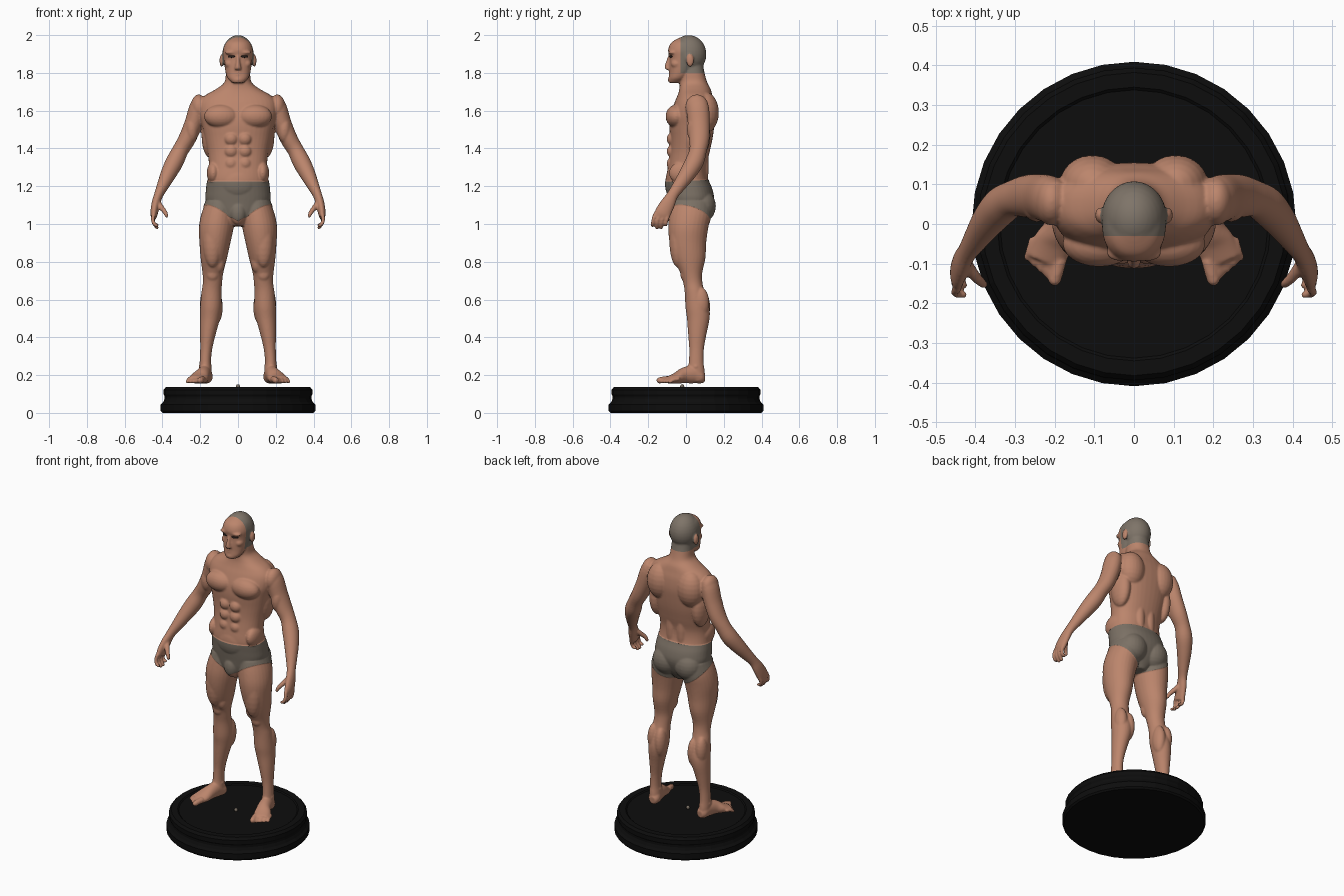
import bpy, bmesh, math
from mathutils import Matrix, Vector


def material(name, rgb):
    m = bpy.data.materials.new(name)
    m.diffuse_color = (*rgb, 1)
    return m


SKIN = material("skin", (0.50, 0.235, 0.15))
CLOTH = material("grey cloth", (0.20, 0.165, 0.13))
HAIR = material("cropped hair", (0.21, 0.175, 0.14))
BLACK = material("black", (0.004, 0.004, 0.004))
DARK = material("dark eye", (0.02, 0.013, 0.011))


def new_object(name, bm, mats):
    me = bpy.data.meshes.new(name)
    bm.to_mesh(me)
    bm.free()
    for m in mats:
        me.materials.append(m)
    ob = bpy.data.objects.new(name, me)
    bpy.context.collection.objects.link(ob)
    return ob


def ball(bm, c, r, seg=24):
    bmesh.ops.create_uvsphere(bm, u_segments=seg, v_segments=seg // 2, radius=1,
                              matrix=Matrix.Translation(c) @ Matrix.Diagonal((*r, 1)))


def pair(bm, c, r):
    for s in (-1, 1):
        ball(bm, (s * c[0], c[1], c[2]), r)


def catmull(pts, n=4):
    out = []
    for i in range(len(pts) - 1):
        p = [pts[max(0, min(len(pts) - 1, i + k))] for k in (-1, 0, 1, 2)]
        for j in range(n):
            t = j / n
            out.append([0.5 * (2 * b + (c - a) * t + (2 * a - 5 * b + 4 * c - d) * t * t
                        + (3 * b - a - 3 * c + d) * t ** 3) for a, b, c, d in zip(*p)])
    return out + [list(pts[-1])]


def loft(bm, pts, s=1, level=False, power=2.0, seg=28):
    """Closed tube through stations (x, y, z, side radius, other radius)."""
    st = catmull(pts)
    rings = []
    for i, (x, y, z, ra, rb) in enumerate(st):
        a, b = Vector((1, 0, 0)), Vector((0, 1, 0))
        if not level:
            t = Vector(st[min(i + 1, len(st) - 1)][:3]) - Vector(st[max(i - 1, 0)][:3])
            t.normalize()
            a = (a - t * a.dot(t)).normalized()
            b = t.cross(a)
        ring = []
        for k in range(seg):
            ca, sa = math.cos(math.tau * k / seg), math.sin(math.tau * k / seg)
            u = math.copysign(abs(ca) ** (2 / power), ca) * ra
            v = math.copysign(abs(sa) ** (2 / power), sa) * rb
            p = Vector((x, y, z)) + a * u + b * v
            ring.append(bm.verts.new((s * p.x, p.y, p.z)))
        rings.append(ring)
    for r, q in zip(rings, rings[1:]):
        for k in range(seg):
            bm.faces.new((r[k], r[(k + 1) % seg], q[(k + 1) % seg], q[k]))
    bm.faces.new(rings[0][::-1])
    bm.faces.new(rings[-1])


def digit(bm, pts, s):
    loft(bm, [(*p, r, r) for *p, r in pts], s, seg=12)
    x, y, z, r = pts[-1]
    ball(bm, (s * x, y, z), (r, r, r), 12)


bm = bmesh.new()

# Torso and neck: z, front y, back y, half width
TORSO = [(0.99, -.06, .08, .04), (1.05, -.08, .12, .12), (1.12, -.09, .145, .166),
         (1.18, -.098, .138, .167), (1.24, -.104, .115, .16), (1.31, -.095, .11, .154),
         (1.38, -.086, .125, .161), (1.45, -.084, .14, .176), (1.52, -.088, .15, .19),
         (1.58, -.082, .155, .205), (1.64, -.062, .15, .205), (1.68, -.045, .14, .175),
         (1.715, -.035, .13, .115), (1.75, -.033, .112, .072), (1.80, -.033, .098, .064),
         (1.85, -.03, .09, .06)]
loft(bm, [(0, (f + b) / 2, z, w, (b - f) / 2) for z, f, b, w in TORSO], level=True, power=2.25, seg=40)
pair(bm, (.088, -.05, 1.57), (.092, .058, .062))     # chest
pair(bm, (.105, .1, 1.59), (.082, .074, .11))        # shoulder blades
pair(bm, (.148, .06, 1.47), (.045, .07, .12))        # side back
pair(bm, (.036, .082, 1.31), (.034, .038, .17))      # lower back
pair(bm, (.075, .083, 1.095), (.082, .072, .085))    # buttocks
pair(bm, (.13, -.02, 1.27), (.035, .07, .06))        # flanks
for z in (1.45, 1.385, 1.32):                        # stomach
    pair(bm, (.036, -.07, z), (.037, .032, .036))
ball(bm, (0, -.075, 1.22), (.09, .034, .08))
ball(bm, (0, -.062, 1.06), (.042, .038, .065))

# Head and face
loft(bm, [(0, -.058, 1.747, .03, .034), (0, -.046, 1.77, .054, .046), (0, -.03, 1.80, .065, .059),
          (0, -.018, 1.84, .072, .071), (0, -.01, 1.88, .077, .077), (0, -.002, 1.92, .08, .093),
          (0, .004, 1.96, .066, .082), (0, .008, 1.985, .035, .045)], level=True, power=2.2)
ball(bm, (0, .014, 1.898), (.083, .094, .102), 32)
ball(bm, (0, -.072, 1.764), (.032, .024, .018))
loft(bm, [(0, -.078, 1.905, .011, .01), (0, -.088, 1.87, .01, .014), (0, -.095, 1.84, .013, .017),
          (0, -.096, 1.822, .018, .015), (0, -.088, 1.815, .012, .01)], level=True)
for z in (1.790, 1.803):
    ball(bm, (0, -.076, z), (.026, .016, .007))
pair(bm, (.034, -.072, 1.908), (.036, .022, .012))
pair(bm, (.045, -.05, 1.848), (.026, .03, .024))
pair(bm, (.086, .022, 1.865), (.012, .02, .033))

# Limbs, one side mirrored to the other
LEG = [(.09, .03, 1.12, .08, .105), (.105, .022, 1.05, .09, .11), (.115, .012, .98, .092, .106),
       (.122, .01, .90, .082, .097), (.128, .018, .82, .07, .085), (.133, .028, .74, .055, .058),
       (.135, .036, .69, .051, .051), (.14, .046, .64, .053, .053), (.143, .06, .56, .057, .063),
       (.148, .065, .5, .053, .06), (.159, .06, .42, .042, .049), (.168, .056, .34, .032, .039),
       (.173, .054, .27, .03, .039), (.172, .054, .22, .033, .045), (.17, .06, .17, .03, .04)]
FOOT = [(.165, .1, .185, .02, .022), (.167, .08, .188, .034, .034), (.175, .04, .203, .036, .048),
        (.188, -.01, .198, .04, .042), (.206, -.05, .184, .05, .03), (.224, -.095, .174, .048, .019)]
ARM = [(.195, .055, 1.655, .04, .05), (.212, .062, 1.61, .048, .06), (.236, .068, 1.53, .048, .058),
       (.27, .07, 1.45, .046, .054), (.305, .064, 1.39, .043, .046), (.335, .045, 1.33, .047, .049),
       (.366, .01, 1.27, .042, .044), (.397, -.035, 1.205, .032, .035), (.42, -.07, 1.155, .024, .03),
       (.434, -.095, 1.11, .023, .038), (.444, -.122, 1.06, .02, .043), (.445, -.132, 1.035, .015, .04)]
for s in (-1, 1):
    loft(bm, LEG, s, level=True)
    loft(bm, FOOT, s)
    loft(bm, ARM, s)
    for i in range(5):                               # toes
        t, r = i / 4, .017 if i == 0 else .0125 - .0006 * i
        x, y = .2 + .068 * t, -.140 + .056 * t
        digit(bm, [(x - .014, y + .05, .18, r), (x - .006, y + .02, .176, r), (x, y, .155 + r, r)], s)
    for i, tip in enumerate((.992, .98, .98, .995)):  # fingers
        y = -.168 + .0235 * i
        digit(bm, [(.445, y + .006, 1.055, .0115), (.451, y - .004, 1.025, .0105),
                   (.444, y - .009, 1.0, .0098), (.428, y - .010, tip, .009)], s)
    digit(bm, [(.425, -.1, 1.11, .018), (.4, -.132, 1.08, .014), (.385, -.147, 1.06, .012),
               (.378, -.152, 1.043, .010)], s)
pair(bm, (.208, .058, 1.618), (.043, .062, .068))    # shoulder caps
pair(bm, (.245, .045, 1.5), (.035, .04, .07))        # biceps
pair(bm, (.135, -.042, .91), (.052, .046, .14))      # front thigh
pair(bm, (.098, -.005, .80), (.03, .04, .06))        # inner knee muscle
pair(bm, (.135, -.004, .735), (.034, .026, .04))     # kneecap
pair(bm, (.115, .083, .56), (.034, .045, .09))       # calves
pair(bm, (.166, .08, .58), (.035, .043, .085))
pair(bm, (.173, .052, .245), (.036, .02, .02))       # ankle bones

# Fuse all the masses into one skin
bmesh.ops.recalc_face_normals(bm, faces=bm.faces[:])
body = new_object("body", bm, [])
rm = body.modifiers.new("fuse", 'REMESH')
rm.mode, rm.voxel_size = 'VOXEL', 0.005
dg = bpy.context.evaluated_depsgraph_get()
fused = bpy.data.meshes.new_from_object(body.evaluated_get(dg))
body.modifiers.clear()
bm = bmesh.new()
bm.from_mesh(fused)
for _ in range(3):
    bmesh.ops.smooth_vert(bm, verts=bm.verts[:], factor=0.5, use_axis_x=True, use_axis_y=True, use_axis_z=True)
for v in bm.verts:
    v.co.z = max(v.co.z, 0.156)


def cut(co, no, inside):
    faces = [f for f in bm.faces if inside(f.calc_center_median())]
    geom = {e for f in faces for e in (*f.verts, *f.edges)} | set(faces)
    bmesh.ops.bisect_plane(bm, geom=list(geom), dist=1e-5, plane_co=co, plane_no=no)


# Clean edges for the briefs and the hairline
cut((0, 0, 1.228), (0, -.04, 1), lambda c: abs(c.x) < .22 and 1.19 < c.z < 1.27)
for s in (-1, 1):
    cut((0, 0, .985), (-.65 * s, .35, 1), lambda c: c.x * s > -.01 and abs(c.x) < .25 and .9 < c.z < 1.2)
cut((0, -.03, 1.9), (0, 1, 0), lambda c: c.z > 1.78)
cut((0, 0, 1.80), (0, 0, 1), lambda c: c.z > 1.78 and c.y > -.05)
for f in bm.faces:
    c = f.calc_center_median()
    f.smooth = True
    f.material_index = 0
    if abs(c.x) < .25 and c.z < 1.228 + .04 * c.y and c.z > .985 + .65 * abs(c.x) - .35 * c.y:
        f.material_index = 1
    elif c.z > 1.80 and c.y > -.03 and not (abs(c.x) > .0835 and c.z < 1.9):
        f.material_index = 2
bm.normal_update()
for v in {v for f in bm.faces if f.material_index == 1 for v in f.verts}:
    v.co += v.normal * .003
bm.to_mesh(body.data)
bm.free()
for m in (SKIN, CLOTH, HAIR):
    body.data.materials.append(m)
body.data.update()
bpy.context.view_layer.update()

# Dark eyes set on the face surface
bm = bmesh.new()
for s in (-1, 1):
    hit, loc, _, _ = body.ray_cast(Vector((s * .035, -1, 1.887)), Vector((0, 1, 0)))
    y = loc.y if hit else -.07
    bmesh.ops.create_uvsphere(bm, u_segments=16, v_segments=8, radius=1,
                              matrix=Matrix.Translation((s * .035, y + .001, 1.887))
                              @ Matrix.Rotation(s * .4, 4, 'Z') @ Matrix.Diagonal((.021, .0045, .007, 1)))
for f in bm.faces:
    f.smooth = True
new_object("eyes", bm, [DARK])

# Turned round base with a recessed top
bm = bmesh.new()
PROFILE = [(.4, 0), (.409, .01), (.409, .045), (.396, .058), (.388, .075), (.388, .088), (.394, .098),
           (.394, .122), (.382, .137), (.345, .137), (.338, .131)]
N = 32
rings = [[bm.verts.new((r * math.cos(math.tau * k / N), r * math.sin(math.tau * k / N), z))
          for k in range(N)] for r, z in PROFILE]
for a, b in zip(rings, rings[1:]):
    for k in range(N):
        bm.faces.new((a[k], a[(k + 1) % N], b[(k + 1) % N], b[k]))
bm.faces.new(rings[0][::-1])
bm.faces.new(rings[-1])
new_object("base", bm, [BLACK])

# Small peg in the middle of the base
bm = bmesh.new()
ball(bm, (0, -.02, .14), (.011, .011, .012), 12)
new_object("peg", bm, [CLOTH])
